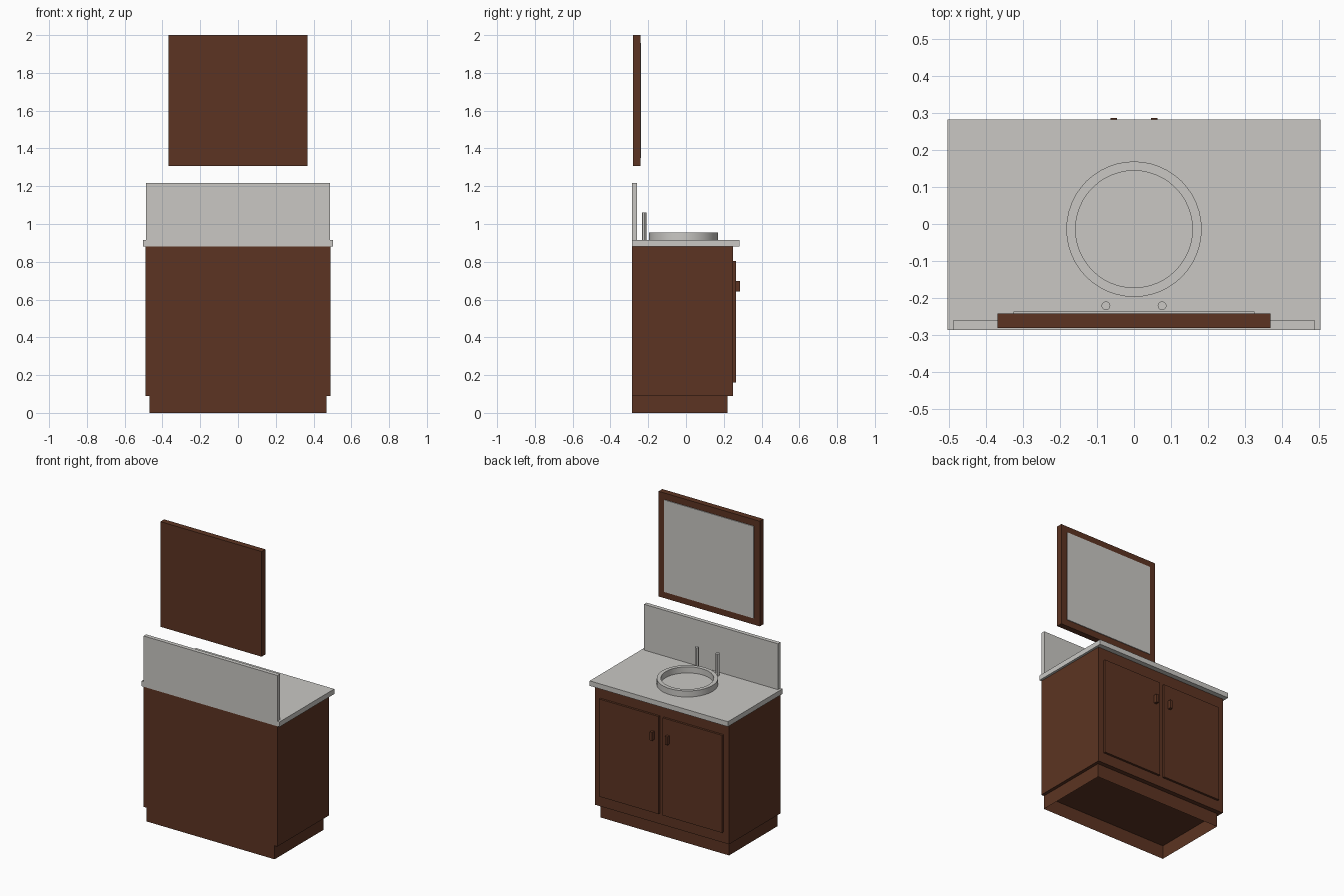
import bpy, bmesh, math

if "Cube" in bpy.data.objects:
    bpy.data.objects.remove(bpy.data.objects["Cube"])


def material(name, rgb):
    m = bpy.data.materials.new(name)
    m.diffuse_color = (*rgb, 1.0)
    m.use_nodes = True
    m.node_tree.nodes["Principled BSDF"].inputs["Base Color"].default_value = m.diffuse_color
    return m


WOOD = material("dark_wood", (0.107, 0.034, 0.016))
STONE = material("pale_grey", (0.585, 0.575, 0.55))


def add_object(name, bm, mat):
    me = bpy.data.meshes.new(name)
    bm.to_mesh(me)
    bm.free()
    ob = bpy.data.objects.new(name, me)
    bpy.context.collection.objects.link(ob)
    me.materials.append(mat)
    return ob


def box(name, mat, x, y, z, open_ends=False):
    """Box from (min, max) pairs; open_ends removes top and bottom."""
    bm = bmesh.new()
    bmesh.ops.create_cube(bm, size=1.0)
    for v in bm.verts:
        for i, (lo, hi) in enumerate((x, y, z)):
            v.co[i] = hi if v.co[i] > 0 else lo
    if open_ends:
        ends = [f for f in bm.faces if abs(f.normal.z) > 0.5]
        bmesh.ops.delete(bm, geom=ends, context='FACES_ONLY')
    return add_object(name, bm, mat)


def lathe(name, mat, profile, centre, sides, closed):
    """Spin an (r, z) profile about a vertical axis."""
    bm = bmesh.new()
    vs = [bm.verts.new((r, 0, z)) for r, z in profile]
    edges = [bm.edges.new(p) for p in zip(vs, vs[1:])]
    if closed:
        edges.append(bm.edges.new((vs[-1], vs[0])))
    bmesh.ops.spin(bm, geom=vs + edges, cent=(0, 0, 0), axis=(0, 0, 1),
                   angle=2 * math.pi, steps=sides, use_merge=True)
    bmesh.ops.remove_doubles(bm, verts=bm.verts, dist=1e-5)
    bmesh.ops.recalc_face_normals(bm, faces=bm.faces)
    bmesh.ops.translate(bm, verts=bm.verts, vec=(*centre, 0))
    ob = add_object(name, bm, mat)
    bpy.ops.object.select_all(action='DESELECT')
    ob.select_set(True)
    bpy.context.view_layer.objects.active = ob
    bpy.ops.object.shade_smooth_by_angle(angle=math.radians(30))
    return ob


BACK = -0.287
COUNTER = 0.915

# Cabinet: bottomless plinth, body, worktop and splashback
box("plinth", WOOD, (-0.468, 0.468), (BACK, 0.22), (0, 0.09), open_ends=True)
box("cabinet_body", WOOD, (-0.489, 0.489), (BACK, 0.25), (0.09, 0.882))
box("countertop", STONE, (-0.504, 0.504), (BACK, 0.283), (0.882, COUNTER))
box("backsplash", STONE, (-0.488, 0.488), (BACK, -0.26), (COUNTER, 1.217))

# Mirrored pairs: doors, handles and taps
for side, s in (("left", 1), ("right", -1)):
    box(side + "_door", WOOD, sorted((s * 0.015, s * 0.448)),
        (0.25, 0.264), (0.16, 0.803))
    box(side + "_handle", WOOD, sorted((s * 0.046, s * 0.064)),
        (0.264, 0.287), (0.643, 0.698))
    lathe(side + "_tap", STONE,
          [(0, COUNTER), (0.012, COUNTER), (0.012, 1.06), (0, 1.06)],
          (s * 0.076, -0.221), 12, False)

# Round basin rim standing on the worktop
lathe("basin_rim", STONE,
      [(0.183, COUNTER), (0.183, 0.955), (0.158, 0.955), (0.158, COUNTER)],
      (0, -0.014), 48, True)

# Wall mirror: frame slab with a thin glass plate on the door side
box("mirror_frame", WOOD, (-0.369, 0.369), (-0.281, -0.242), (1.307, 2.0))
box("mirror_glass", STONE, (-0.325, 0.325), (-0.242, -0.237), (1.35, 1.957))
